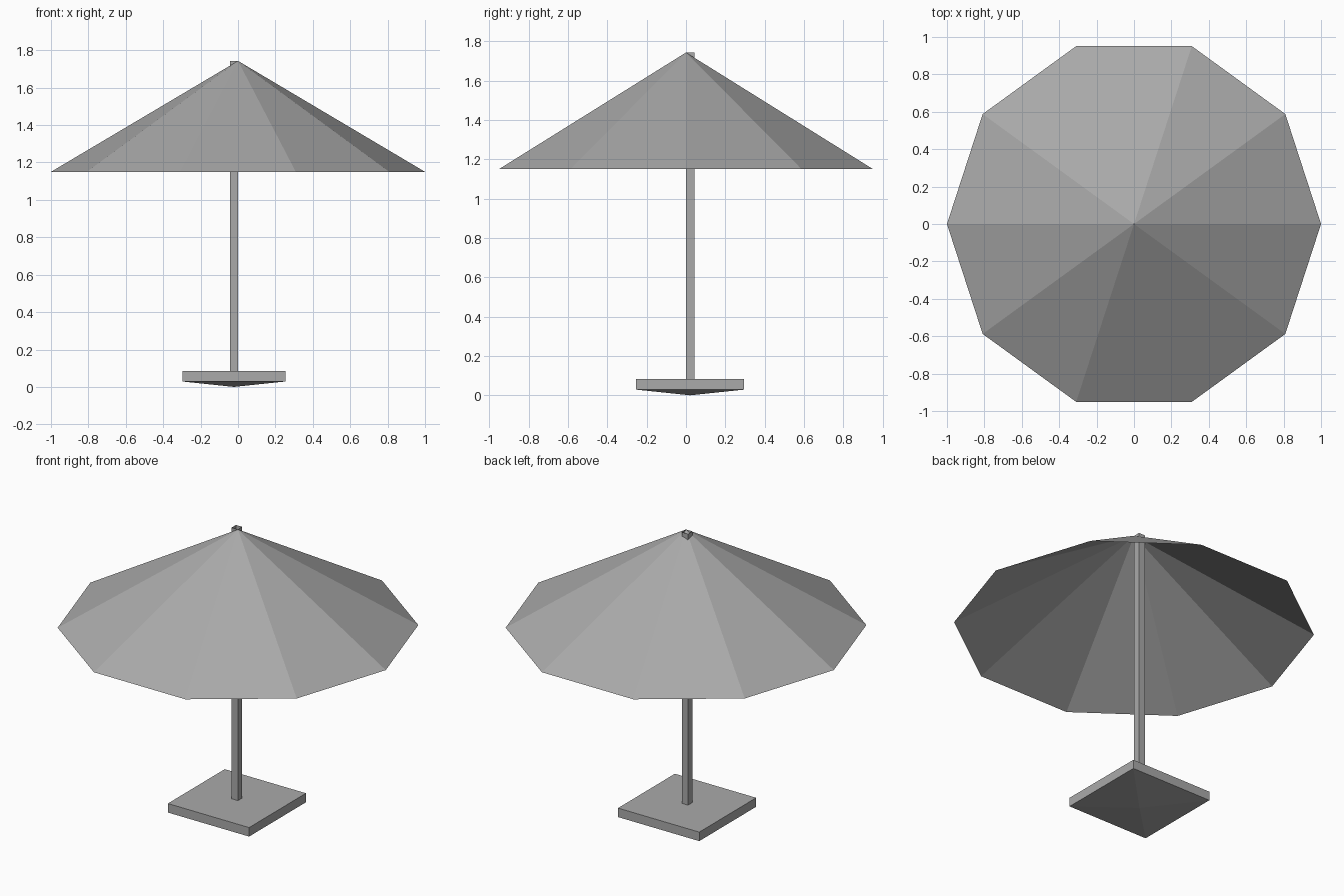
import bpy
from math import cos, sin, tau

cube = bpy.data.objects.get("Cube")
if cube:
    bpy.data.objects.remove(cube, do_unlink=True)

grey = bpy.data.materials.new("plain grey")
grey.use_nodes = True
colour = (0.4, 0.4, 0.4, 1)
grey.diffuse_color = colour
grey.node_tree.nodes["Principled BSDF"].inputs["Base Color"].default_value = colour


def add_part(name, verts, faces):
    mesh = bpy.data.meshes.new(name)
    mesh.from_pydata(verts, [], faces)
    mesh.materials.append(grey)
    obj = bpy.data.objects.new(name, mesh)
    bpy.context.collection.objects.link(obj)
    return obj


def square(half, z):
    """Corners of a square around the pole axis, anticlockwise."""
    return [(AXIS[0] + half * sx, AXIS[1] + half * sy, z)
            for sx, sy in ((-1, -1), (1, -1), (1, 1), (-1, 1))]


def walls(n):
    return [(i, (i + 1) % n, n + (i + 1) % n, n + i) for i in range(n)]


AXIS = (-0.022, 0.021)
RIM_Z, TOP_Z = 1.15, 1.743
BASE_LOW, BASE_TOP = 0.029, 0.084
SIDES = 10

# Canopy: open ten-sided cone of single-sheet panels
rim = [(cos(tau * i / SIDES), sin(tau * i / SIDES), RIM_Z) for i in range(SIDES)]
add_part("canopy", rim + [(0, 0, TOP_Z)],
         [(i, (i + 1) % SIDES, SIDES) for i in range(SIDES)])

# Pole: square tube, open at the top, its corner on the canopy axis
add_part("pole", square(0.021, BASE_TOP) + square(0.021, TOP_Z), walls(4))

# Base: square slab with a shallow pyramid underneath
slab = square(0.275, BASE_LOW) + square(0.275, BASE_TOP) + [(*AXIS, 0)]
underside = [((i + 1) % 4, i, 8) for i in range(4)]
add_part("base", slab, walls(4) + [(4, 5, 6, 7)] + underside)
